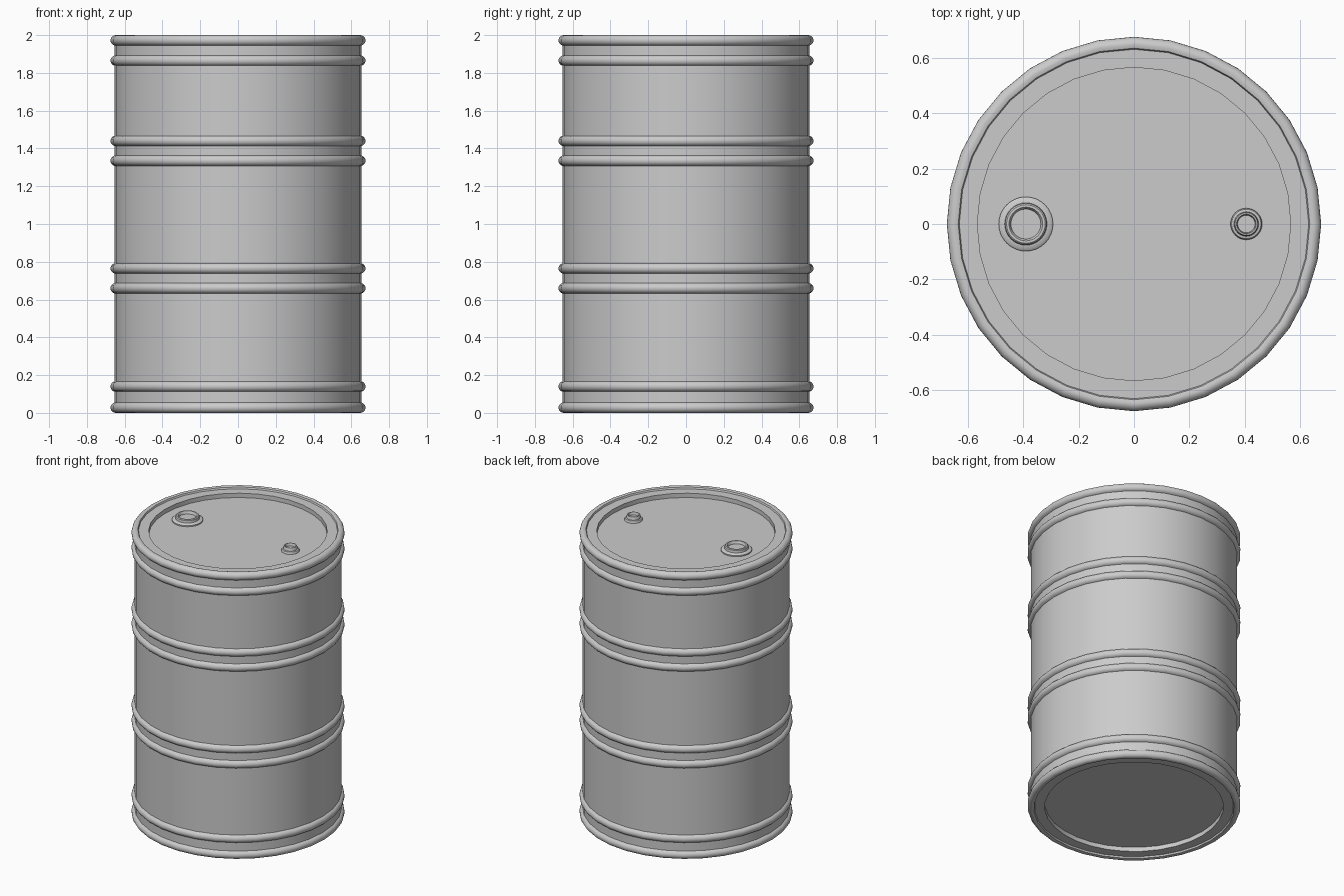
import bpy, math

if "Cube" in bpy.data.objects:
    bpy.data.objects.remove(bpy.data.objects["Cube"])


def lathe(name, profile, x=0.0, segments=32):
    """Revolve (radius, z) points around a vertical axis at x; ends are closed with caps."""
    verts, faces = [], []
    for r, z in profile:
        for i in range(segments):
            a = 2 * math.pi * i / segments
            verts.append((x + r * math.cos(a), r * math.sin(a), z))
    for k in range(len(profile) - 1):
        for i in range(segments):
            j = (i + 1) % segments
            faces.append((k * segments + i, k * segments + j,
                          (k + 1) * segments + j, (k + 1) * segments + i))
    top = (len(profile) - 1) * segments
    faces.append(tuple(reversed(range(segments))))
    faces.append(tuple(range(top, top + segments)))
    mesh = bpy.data.meshes.new(name)
    mesh.from_pydata(verts, [], faces)
    obj = bpy.data.objects.new(name, mesh)
    bpy.context.collection.objects.link(obj)
    bpy.ops.object.select_all(action='DESELECT')
    obj.select_set(True)
    bpy.context.view_layer.objects.active = obj
    bpy.ops.object.shade_smooth_by_angle(angle=math.radians(35))
    return obj


BODY, BEAD = 0.655, 0.028
RING = 0.647            # radius of the bead centre line


def bead(z, start=-90, end=90, steps=8):
    """Half-round bulge pointing outwards."""
    pts = []
    for i in range(steps + 1):
        a = math.radians(start + (end - start) * i / steps)
        pts.append((RING + BEAD * math.cos(a), z + BEAD * math.sin(a)))
    return pts


# drum shell: recessed base, beads up the wall, recessed lid
clip = math.degrees(math.acos((BODY - RING) / BEAD))
profile = [(0.565, 0.045), (0.565, 0.015), (0.63, 0.015), (0.634, 0.004)]
profile += bead(BEAD, -90, clip)
for z in (0.14, 0.66, 0.765, 1.335, 1.44, 1.865):
    profile += bead(z, -clip, clip)
profile += bead(2 - BEAD, -clip, 90)
profile += [(0.634, 1.996), (0.63, 1.985), (0.565, 1.985), (0.565, 1.955)]
lathe("drum_shell", profile)


# threaded caps on the lid: sloped flange, raised collar, sunken plug
def cap(name, x, r):
    lid = 1.955
    lathe(name, [(r, lid - 0.005), (r, lid + 0.008), (0.93 * r, lid + 0.014),
                 (0.78 * r, lid + 0.016), (0.76 * r, lid + 0.032),
                 (0.71 * r, lid + 0.037), (0.62 * r, lid + 0.037),
                 (0.58 * r, lid + 0.032), (0.55 * r, lid + 0.018)], x)


cap("large_cap", -0.39, 0.098)
cap("small_cap", 0.405, 0.057)
